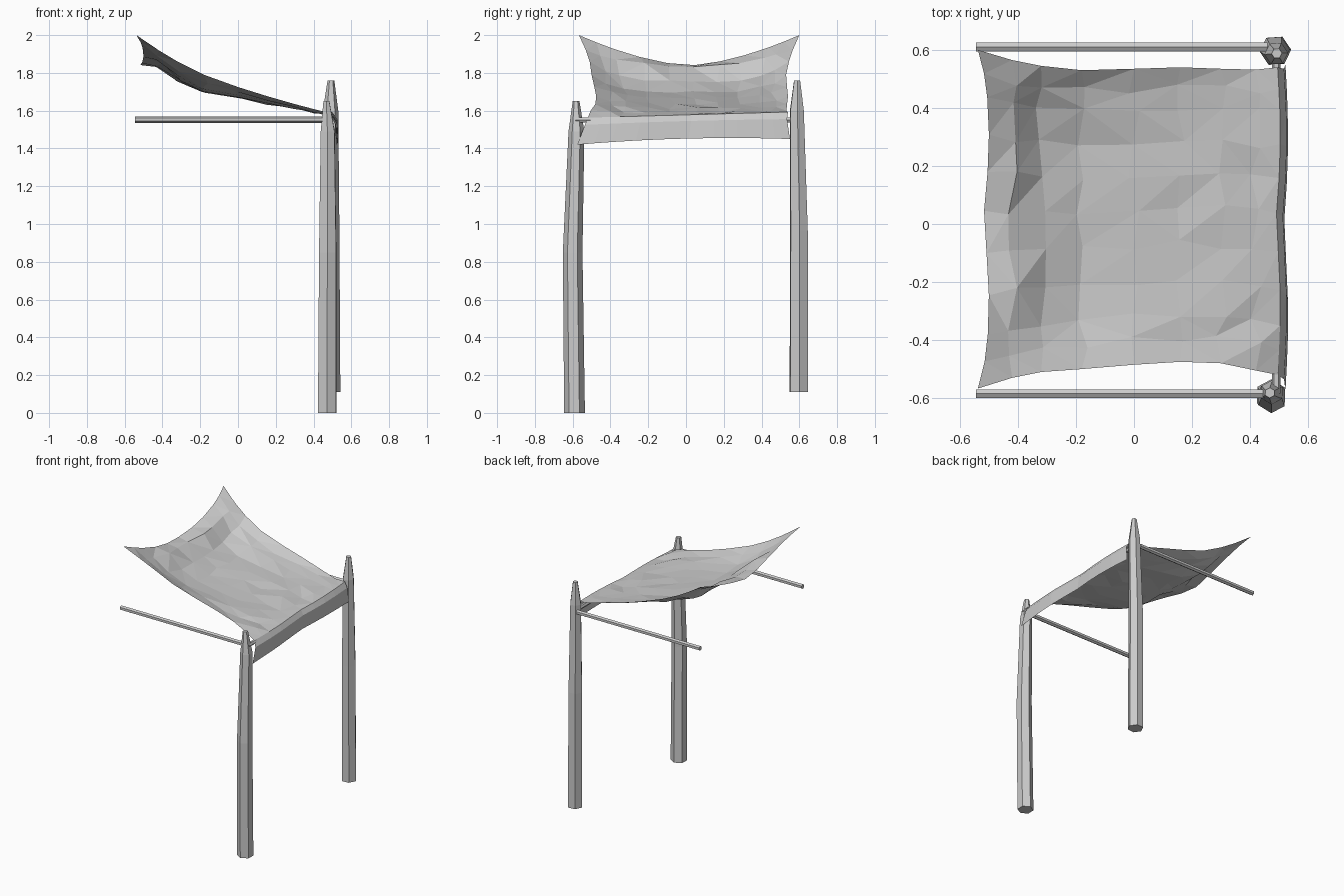
import bpy, bmesh, math, random
from mathutils import Vector

random.seed(4)
if "Cube" in bpy.data.objects:
    bpy.data.objects.remove(bpy.data.objects["Cube"])


def material(name, rgb):
    m = bpy.data.materials.new(name)
    m.use_nodes = True
    m.diffuse_color = (*rgb, 1)
    m.node_tree.nodes["Principled BSDF"].inputs["Base Color"].default_value = (*rgb, 1)
    return m


grey = material("plain grey", (0.6, 0.6, 0.6))


def finish(name, bm):
    me = bpy.data.meshes.new(name)
    bm.to_mesh(me)
    bm.free()
    me.materials.append(grey)
    ob = bpy.data.objects.new(name, me)
    bpy.context.collection.objects.link(ob)
    return ob


def tube(name, rings, axis, turn=0):
    """Six-sided tube through (centre, radius) rings, with flat caps."""
    u, v = [Vector(a) for a in ((1, 0, 0), (0, 1, 0), (0, 0, 1)) if a[axis] == 0]
    bm = bmesh.new()
    loops = []
    for centre, r in rings:
        angles = [math.radians(turn + 60 * i) for i in range(6)]
        loops.append([bm.verts.new(Vector(centre) + r * (u * math.cos(a) + v * math.sin(a)))
                      for a in angles])
    for a, b in zip(loops, loops[1:]):
        for i in range(6):
            j = (i + 1) % 6
            bm.faces.new((a[i], a[j], b[j], b[i]))
    bm.faces.new(loops[0][::-1])
    bm.faces.new(loops[-1])
    bmesh.ops.recalc_face_normals(bm, faces=bm.faces)
    return finish(name, bm)


# Bent posts with sharpened tops
tube("front_post", [((0.472, -0.59, 0), 0.055), ((0.475, -0.6, 0.85), 0.052),
                    ((0.475, -0.58, 1.49), 0.042), ((0.468, -0.582, 1.65), 0.018)], 2, 28)
tube("back_post", [((0.488, 0.597, 0.11), 0.054), ((0.485, 0.598, 0.96), 0.052),
                   ((0.49, 0.587, 1.6), 0.041), ((0.492, 0.588, 1.76), 0.018)], 2, 4)

# Side poles and the bar joining the posts
for name, y in (("front_pole", -0.585), ("back_pole", 0.61)):
    tube(name, [((-0.545, y, 1.553), 0.017), ((0.46, y, 1.553), 0.017)], 0, 30)
tube("cross_bar", [((0.49, -0.585, 1.55), 0.015), ((0.49, 0.6, 1.55), 0.015)], 1)

# Sagging cloth: x, front edge y, back edge y, edge z, middle z, sag power
STATIONS = [
    (-0.52, -0.567, 0.60, 2.00, 1.84, 1.6),
    (-0.42, -0.53, 0.565, 1.92, 1.835, 2.2),
    (-0.32, -0.51, 0.545, 1.86, 1.755, 3.5),
    (-0.18, -0.50, 0.53, 1.79, 1.70, 4),
    (0.0, -0.485, 0.535, 1.725, 1.67, 4),
    (0.16, -0.475, 0.54, 1.675, 1.637, 4),
    (0.30, -0.48, 0.535, 1.635, 1.612, 4),
    (0.42, -0.505, 0.532, 1.60, 1.592, 3),
    (0.495, -0.52, 0.54, 1.578, 1.578, 2),
    (0.517, -0.535, 0.535, 1.54, 1.545, 2),
    (0.522, -0.575, 0.55, 1.435, 1.452, 2),
]
ROWS = [-1, -0.84, -0.68, -0.45, -0.2, 0.05, 0.28, 0.5, 0.72, 0.86, 1]

bm = bmesh.new()
grid = []
last = len(STATIONS) - 1
for i, (x, y0, y1, edge, mid, power) in enumerate(STATIONS):
    line = []
    for j, t in enumerate(ROWS):
        inner = 0 < i < last and 0 < j < len(ROWS) - 1
        z = mid + (edge - mid) * abs(t) ** power
        px = x
        if i == 0:                       # bowed outer hem
            px += -0.018 * t ** 8 + 0.02 * math.sin(math.pi * abs(t))
        if i >= last - 2:                # wavy hanging flap
            px += 0.012 * math.sin(math.pi * abs(t)) - 0.006 * (1 - abs(t))
            z += 0.015 * t
        py = (y0 + y1) / 2 + t * (y1 - y0) / 2
        if inner and i < last - 2:       # creases
            px += random.uniform(-0.02, 0.02)
            py += random.uniform(-0.015, 0.015)
            z += random.uniform(-0.006, 0.006)
        line.append(bm.verts.new((px, py, z)))
    grid.append(line)
for a, b in zip(grid, grid[1:]):
    for j in range(len(ROWS) - 1):
        bm.faces.new((a[j], b[j], b[j + 1], a[j + 1]))
bmesh.ops.triangulate(bm, faces=bm.faces)
finish("cloth_canopy", bm)
